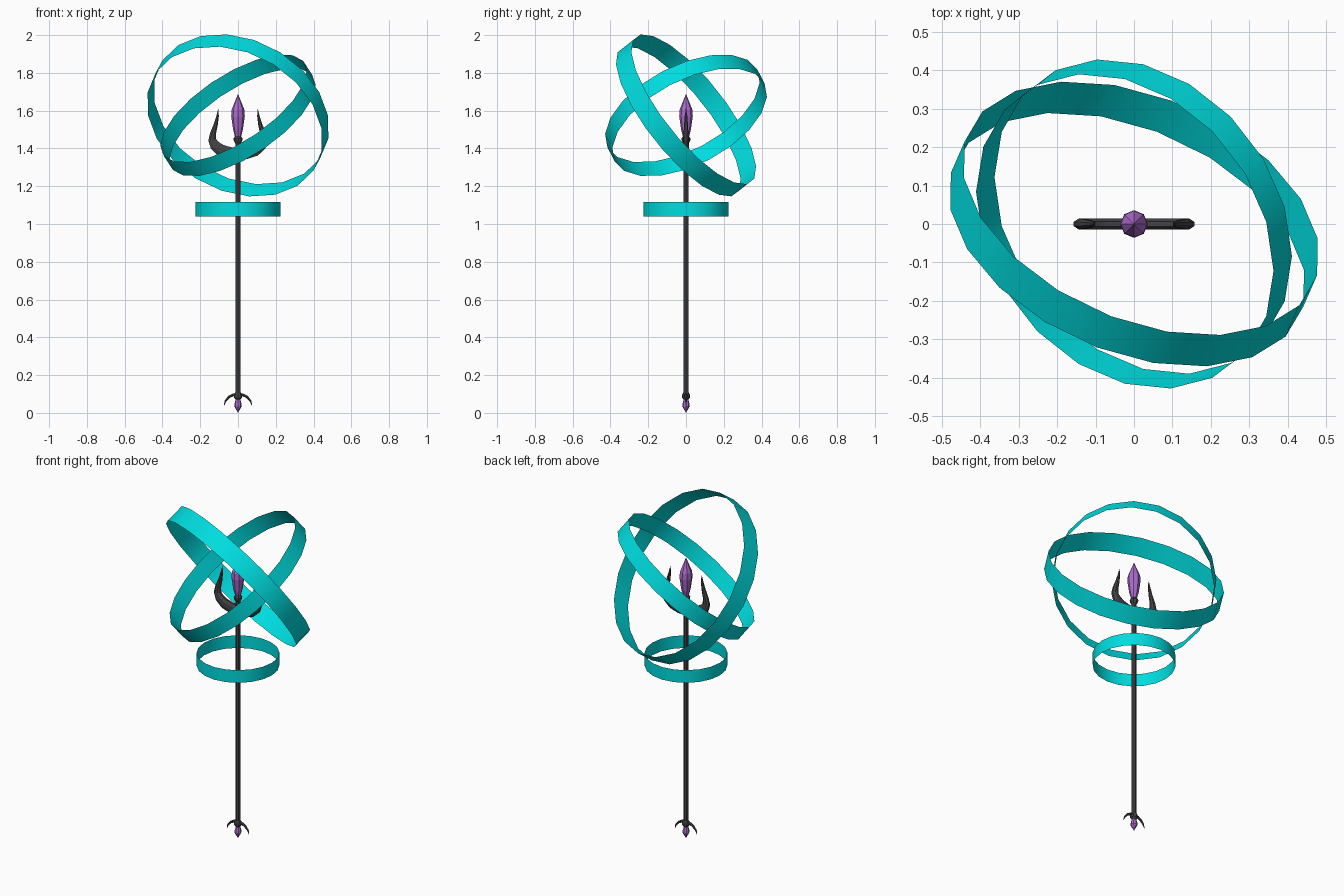
import bpy, bmesh, math
from mathutils import Vector

if "Cube" in bpy.data.objects:
    bpy.data.objects.remove(bpy.data.objects["Cube"])


def material(name, color):
    m = bpy.data.materials.new(name)
    m.diffuse_color = color
    m.use_nodes = True
    m.node_tree.nodes["Principled BSDF"].inputs["Base Color"].default_value = m.diffuse_color
    return m


TEAL = material("teal", (0.0, 0.72, 0.74, 1))
DARK = material("dark_metal", (0.06, 0.06, 0.065, 1))
PURPLE = material("purple_crystal", (0.42, 0.15, 0.62, 1))


def finish(name, bm, mat, smooth=False, normals=True):
    if normals:
        bmesh.ops.recalc_face_normals(bm, faces=bm.faces)
    for f in bm.faces:
        f.smooth = smooth
    me = bpy.data.meshes.new(name)
    bm.to_mesh(me)
    bm.free()
    me.materials.append(mat)
    ob = bpy.data.objects.new(name, me)
    bpy.context.collection.objects.link(ob)
    return ob


def skin(bm, loops):
    """Bridge consecutive vertex loops and cap both ends."""
    for a, b in zip(loops, loops[1:]):
        n = len(a)
        for i in range(n):
            bm.faces.new((a[i], a[(i + 1) % n], b[(i + 1) % n], b[i]))
    bm.faces.new(loops[0])
    bm.faces.new(loops[-1])


def lathe(name, profile, sides, mat, smooth=False):
    """Turned part from (radius, z) points."""
    bm = bmesh.new()
    loops = []
    for r, z in profile:
        loops.append([bm.verts.new((r * math.cos(math.tau * i / sides),
                                    r * math.sin(math.tau * i / sides), z))
                      for i in range(sides)])
    skin(bm, loops)
    bmesh.ops.remove_doubles(bm, verts=bm.verts, dist=0.0003)
    return finish(name, bm, mat, smooth)


def blade(name, half, sides=8):
    """Mirrored curved blade in the xz plane; half = (x, z, width, depth) from centre to tip."""
    path = [(-x, z, w, d) for x, z, w, d in reversed(half[1:])] + half
    bm = bmesh.new()
    loops = []
    for i, (x, z, w, d) in enumerate(path):
        p, q = path[max(i - 1, 0)], path[min(i + 1, len(path) - 1)]
        t = Vector((q[0] - p[0], 0, q[1] - p[1])).normalized()
        side = Vector((-t.z, 0, t.x))
        loops.append([bm.verts.new(Vector((x, 0, z))
                                   + side * w * math.cos(math.tau * (k + .5) / sides)
                                   + Vector((0, d * math.sin(math.tau * (k + .5) / sides), 0)))
                      for k in range(sides)])
    skin(bm, loops)
    return finish(name, bm, DARK)


def band(name, z, radius, half_width, normal, phase, sides=20):
    """Open sheet ring around the given axis."""
    n = Vector(normal).normalized()
    u = Vector((1, 0, 0))
    u = (u - n * u.dot(n)).normalized()
    v = n.cross(u)
    bm = bmesh.new()
    lo, hi = [], []
    for i in range(sides):
        a = math.tau * i / sides + phase
        p = Vector((0, 0, z)) + radius * (math.cos(a) * u + math.sin(a) * v)
        lo.append(bm.verts.new(p - n * half_width))
        hi.append(bm.verts.new(p + n * half_width))
    for i in range(sides):
        j = (i + 1) % sides
        bm.faces.new((lo[i], lo[j], hi[j], hi[i]))
    return finish(name, bm, TEAL, True, False)


# Floating rings
band("outer_ring", 1.575, 0.492, 0.055, (0.324, 0.74, 0.588), 0.147)
band("inner_ring", 1.575, 0.447, 0.048, (-0.5, -0.4, 0.77), 0.0)
band("lower_ring", 1.078, 0.226, 0.038, (0, 0, 1), 0.0)

# Shaft, collars
lathe("shaft", [(0.014, 0.09), (0.014, 1.44)], 8, DARK, False)
lathe("top_collar", [(0.014, 1.425), (0.022, 1.44), (0.024, 1.452), (0.016, 1.465),
                     (0.022, 1.485), (0.020, 1.49)], 8, DARK)
lathe("bottom_collar", [(0.012, 0.07), (0.021, 0.08), (0.021, 0.095), (0.013, 0.11)], 8, DARK)

# Crystals
lathe("top_crystal", [(0.014, 1.455), (0.026, 1.50), (0.036, 1.57), (0.034, 1.605),
                      (0.0001, 1.69)], 8, PURPLE)
lathe("bottom_crystal", [(0.0001, 0.0), (0.020, 0.035), (0.018, 0.05), (0.010, 0.078)], 8, PURPLE)

# Horned head and small foot hook
blade("horned_head", [(0, 1.372, 0.032, 0.016), (0.045, 1.376, 0.034, 0.016),
                      (0.09, 1.39, 0.034, 0.016), (0.122, 1.415, 0.03, 0.016),
                      (0.136, 1.445, 0.023, 0.015), (0.132, 1.48, 0.017, 0.014),
                      (0.118, 1.525, 0.012, 0.011), (0.108, 1.57, 0.007, 0.008),
                      (0.104, 1.61, 0.001, 0.001)])
blade("foot_hook", [(0, 0.098, 0.009, 0.008), (0.025, 0.096, 0.008, 0.008),
                    (0.048, 0.084, 0.007, 0.007), (0.066, 0.064, 0.005, 0.005),
                    (0.074, 0.04, 0.001, 0.001)])
